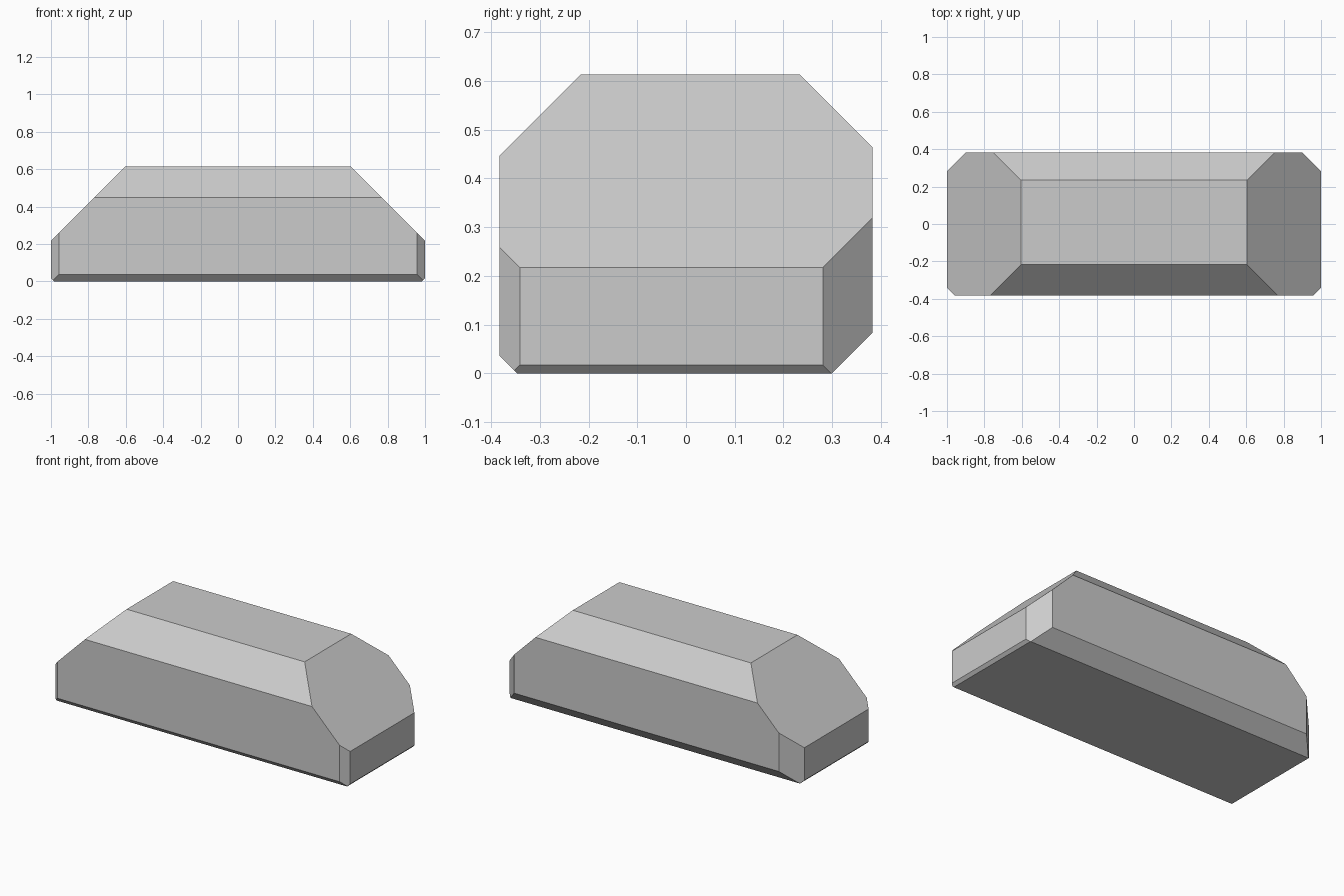
import bpy, bmesh
from mathutils import Vector, Matrix

if "Cube" in bpy.data.objects:
    bpy.data.objects.remove(bpy.data.objects["Cube"])

W, D, H = 1.0, 0.383, 0.613   # half width, half depth, height

# Start from a plain block standing on the ground
bm = bmesh.new()
bmesh.ops.create_cube(bm, size=1, matrix=Matrix.Translation((0, 0, H / 2))
                      @ Matrix.Diagonal((2 * W, 2 * D, H, 1)))


def chamfer(normal, offset):
    """Slice off everything where normal . p > offset and cap the cut."""
    n = Vector(normal)
    cut = bmesh.ops.bisect_plane(
        bm, geom=bm.verts[:] + bm.edges[:] + bm.faces[:], dist=1e-6,
        plane_co=n * (offset / n.length_squared), plane_no=n, clear_outer=True)
    edges = [e for e in cut["geom_cut"] if isinstance(e, bmesh.types.BMEdge)]
    bmesh.ops.contextual_create(bm, geom=edges)


# Long top edges, front and back
chamfer((0, -1, 1), 0.830)
chamfer((0, 1, 1), 0.847)
# Long bottom edges, front and back
chamfer((0, -1, -1), 0.347)
chamfer((0, 1, -1), 0.300)
# Both ends: large top slope, upright corners, small bottom edge
for s in (-1, 1):
    chamfer((s, 0, 1), 1.217)
    chamfer((s, -1, 0), 1.341)
    chamfer((s, 1, 0), 1.281)
    chamfer((s, 0, -1), 0.983)

bmesh.ops.recalc_face_normals(bm, faces=bm.faces[:])
mesh = bpy.data.meshes.new("chamfered_block")
bm.to_mesh(mesh)
bm.free()
block = bpy.data.objects.new("chamfered_block", mesh)
bpy.context.collection.objects.link(block)
